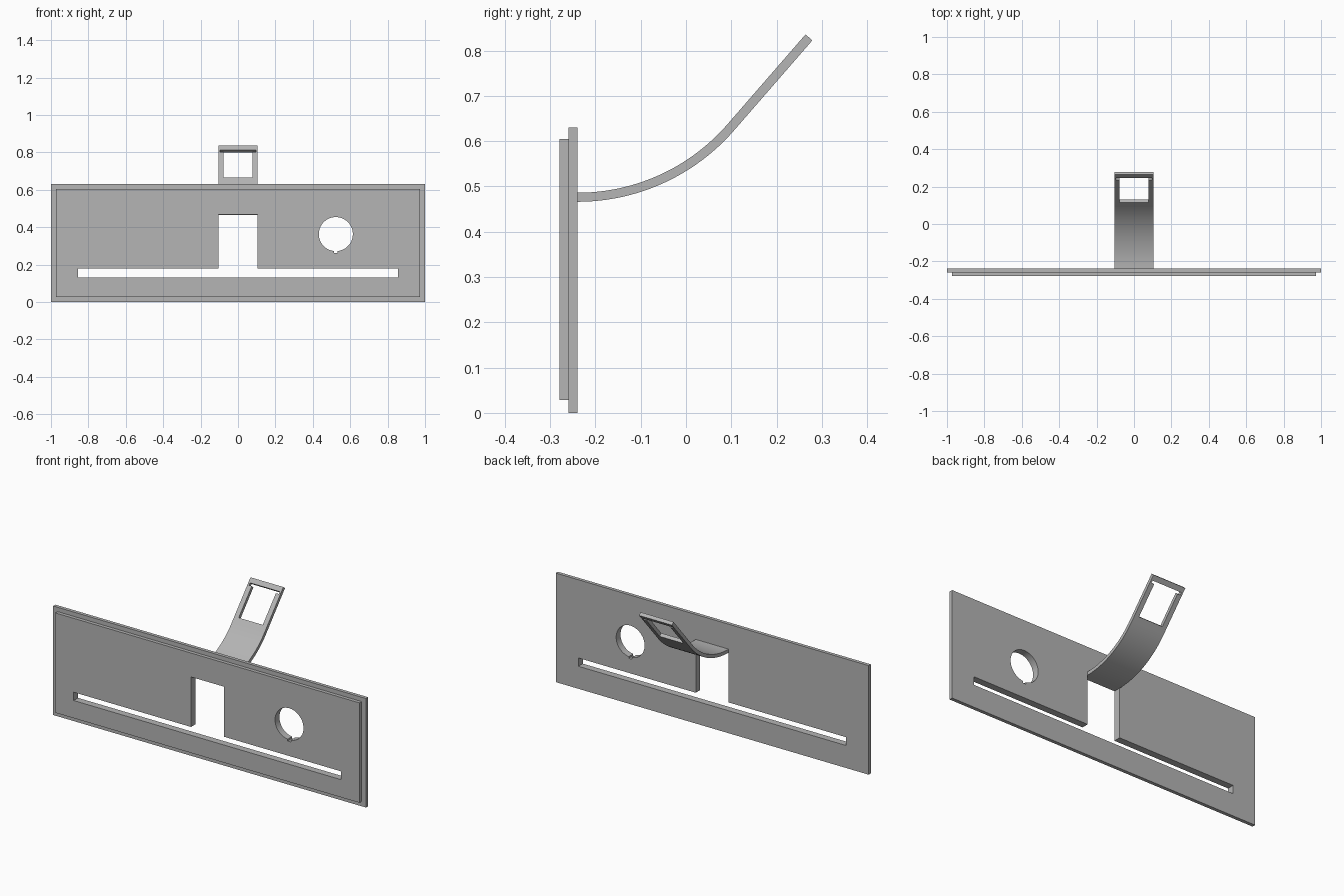
import bpy
from math import sin, cos, radians, pi
from mathutils import Matrix, Vector

if "Cube" in bpy.data.objects:
    bpy.data.objects.remove(bpy.data.objects["Cube"])

grey = bpy.data.materials.new("plain grey")
grey.use_nodes = True
colour = (0.46, 0.46, 0.46, 1)
grey.diffuse_color = colour
grey.node_tree.nodes["Principled BSDF"].inputs["Base Color"].default_value = colour


def frame_matrix(x_axis, y_axis, origin):
    x, y = Vector(x_axis), Vector(y_axis)
    m = Matrix((x, y, x.cross(y))).transposed().to_4x4()
    m.translation = origin
    return m


def rect(x, low, high):
    return [(-x, low), (x, low), (x, high), (-x, high)]


def sheet(name, loops, thickness, matrix):
    """Flat outline with holes, thickened evenly about its own plane."""
    curve = bpy.data.curves.new(name, "CURVE")
    curve.dimensions = "2D"
    curve.fill_mode = "BOTH"
    curve.extrude = thickness / 2
    for loop in loops:
        spline = curve.splines.new("POLY")
        spline.points.add(len(loop) - 1)
        for point, (x, y) in zip(spline.points, loop):
            point.co = (x, y, 0, 1)
        spline.use_cyclic_u = True
    helper = bpy.data.objects.new(name + " outline", curve)
    bpy.context.collection.objects.link(helper)
    mesh = bpy.data.meshes.new_from_object(
        helper.evaluated_get(bpy.context.evaluated_depsgraph_get()))
    bpy.data.objects.remove(helper)
    mesh.transform(matrix)
    mesh.materials.clear()
    mesh.materials.append(grey)
    obj = bpy.data.objects.new(name, mesh)
    bpy.context.collection.objects.link(obj)
    # weld the rims to the faces so the shading is consistent
    bpy.ops.object.select_all(action="DESELECT")
    obj.select_set(True)
    bpy.context.view_layer.objects.active = obj
    bpy.ops.object.mode_set(mode="EDIT")
    bpy.ops.mesh.select_all(action="SELECT")
    bpy.ops.mesh.remove_doubles(threshold=0.0001)
    bpy.ops.mesh.normals_make_consistent(inside=False)
    bpy.ops.object.mode_set(mode="OBJECT")
    bpy.ops.object.shade_smooth_by_angle(angle=radians(30))
    return obj


# Shared openings: long slot joined to the strap cut-out, and a keyed round hole
half = 0.105
slot = [(-0.855, 0.13), (0.855, 0.13), (0.855, 0.178), (half, 0.178),
        (half, 0.467), (-half, 0.467), (-half, 0.178), (-0.855, 0.178)]
cx, cz, r = 0.523, 0.363, 0.091
key = 0.11
steps = 64
hole = []
for i in range(steps + 1):
    a = -pi / 2 + key + (2 * pi - 2 * key) * i / steps
    hole.append((cx + r * cos(a), cz + r * sin(a)))
hole += [(cx - r * sin(key), cz - r - 0.01), (cx + r * sin(key), cz - r - 0.01)]

# Panel: a wide back plate and a slightly smaller raised front plate
for name, x, low, high, y in (("back_plate", 1, 0, 0.63, -0.249),
                              ("front_plate", 0.972, 0.028, 0.605, -0.269)):
    sheet(name, [rect(x, low, high), slot, hole], 0.02,
          frame_matrix((1, 0, 0), (0, 0, 1), (0, y, 0)))

# Curved strap sweeping back and up from the panel
bend, radius, t = radians(49), 0.449, 0.02
start_y, start_z = -0.24, 0.476
angles = [bend * i / 24 for i in range(25)]


def arc(rad, a):
    return (start_y + rad * sin(a), start_z + radius - rad * cos(a))


profile = [arc(radius + t / 2, a) for a in angles]
profile += [arc(radius - t / 2, a) for a in reversed(angles)]
sheet("curved_strap", [profile], 2 * half,
      frame_matrix((0, 1, 0), (0, 0, 1), (0, 0, 0)))

# Straight strap end with a window that widens into a narrow groove at the top
w, g = 0.077, 0.095
window = [(-w, 0.038), (w, 0.038), (w, 0.22), (g, 0.22),
          (g, 0.234), (-g, 0.234), (-g, 0.22), (-w, 0.22)]
y, z = arc(radius, bend)
sheet("strap_end", [rect(half, 0, 0.263), window], t,
      frame_matrix((1, 0, 0), (0, cos(bend), sin(bend)), (0, y, z)))
